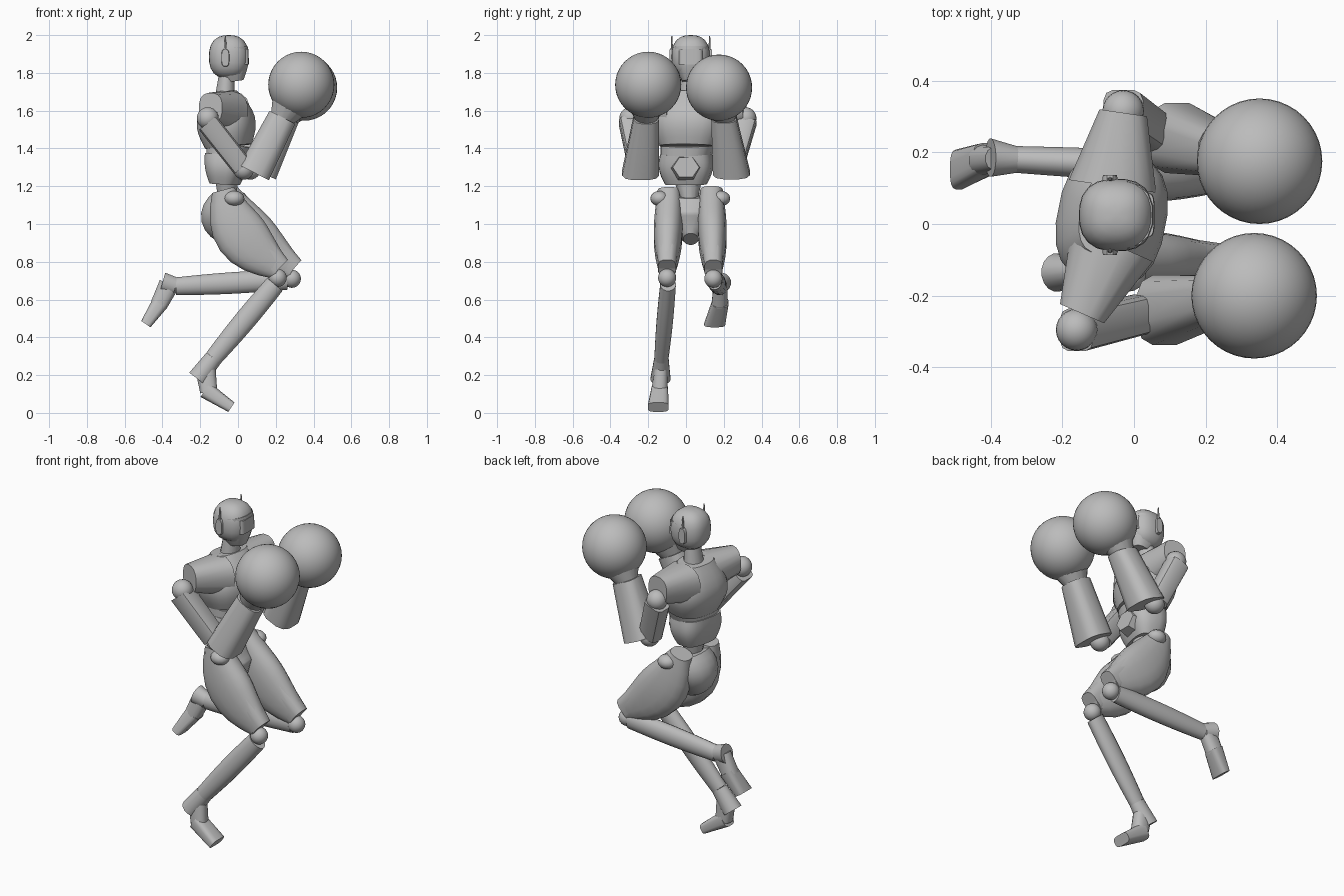
import bpy, bmesh, math
from mathutils import Vector

if "Cube" in bpy.data.objects:
    bpy.data.objects.remove(bpy.data.objects["Cube"], do_unlink=True)

SHADE = (0.5, 0.5, 0.5, 1)
grey = bpy.data.materials.new("plain grey")
grey.use_nodes = True
grey.diffuse_color = SHADE
grey.node_tree.nodes["Principled BSDF"].inputs["Base Color"].default_value = SHADE

ACROSS = Vector((0, 1, 0))
TWISTED = Vector((0.2, 1, 0)).normalized()   # shoulders turn a little
UPRIGHT = Vector((0, 0, 1))


def finish(name, bm):
    bmesh.ops.recalc_face_normals(bm, faces=bm.faces)
    mesh = bpy.data.meshes.new(name)
    bm.to_mesh(mesh)
    bm.free()
    mesh.materials.append(grey)
    obj = bpy.data.objects.new(name, mesh)
    bpy.context.collection.objects.link(obj)
    bpy.ops.object.select_all(action="DESELECT")
    obj.select_set(True)
    bpy.context.view_layer.objects.active = obj
    bpy.ops.object.shade_smooth_by_angle(angle=math.radians(40))


def signed_power(value, exponent):
    return math.copysign(abs(value) ** exponent, value)


def limb(name, start, end, depth, width, swell=(0, 0), bow=(0, 0, 0),
         side=ACROSS, roundness=2.0, sides=16):
    """Tapered tube from start to end; it can swell and bow in the middle."""
    start, end, bow = Vector(start), Vector(end), Vector(bow)
    steps = 8 if any(swell) else 1
    bm = bmesh.new()
    rings = []
    for step in range(steps + 1):
        t = step / steps
        arch = math.sin(math.pi * t)
        centre = start.lerp(end, t) + bow * arch
        tangent = end - start + bow * math.pi * math.cos(math.pi * t)
        front = tangent.cross(side).normalized()
        half_depth = depth[0] + (depth[1] - depth[0]) * t + swell[0] * arch
        half_width = width[0] + (width[1] - width[0]) * t + swell[1] * arch
        ring = []
        for i in range(sides):
            angle = math.tau * (i + 0.5) / sides
            along = signed_power(math.cos(angle), 2 / roundness)
            sideways = signed_power(math.sin(angle), 2 / roundness)
            ring.append(bm.verts.new(centre + front * half_depth * along
                                     + side * half_width * sideways))
        rings.append(ring)
    for low, high in zip(rings, rings[1:]):
        for i in range(sides):
            j = (i + 1) % sides
            bm.faces.new((low[i], low[j], high[j], high[i]))
    bm.faces.new(rings[0])
    bm.faces.new(rings[-1])
    finish(name, bm)


def ball(name, centre, radius, scale=(1, 1, 1), segments=24, roundness=2.0):
    bm = bmesh.new()
    bmesh.ops.create_uvsphere(bm, u_segments=segments, v_segments=segments // 2, radius=1)
    for vert in bm.verts:
        reach = sum(abs(value) ** roundness for value in vert.co) ** (1 / roundness)
        vert.co *= radius / reach
    bmesh.ops.scale(bm, vec=scale, verts=bm.verts)
    bmesh.ops.translate(bm, vec=centre, verts=bm.verts)
    finish(name, bm)


# Head: skull, jaw, visor and neck
middle = 0.025
ball("skull", (-0.049, middle, 1.885), 0.115, scale=(0.91, 0.88, 1), roundness=2.5)
limb("jaw", (-0.045, middle, 1.93), (-0.02, middle, 1.755), depth=(0.098, 0.05),
     width=(0.095, 0.045), swell=(0.016, 0.012), roundness=2.5)
limb("visor", (0.032, middle, 1.845), (0.03, middle, 1.925), depth=(0.026, 0.026),
     width=(0.062, 0.062), roundness=4)
limb("neck", (-0.07, middle, 1.66), (-0.06, middle, 1.8), depth=(0.055, 0.04),
     width=(0.065, 0.05))

# Torso: chest, rib band, abdomen, belly plate and waist
limb("chest", (-0.05, 0.01, 1.41), (-0.08, middle, 1.7), depth=(0.12, 0.07),
     width=(0.15, 0.11), swell=(0.055, 0.06), side=TWISTED, roundness=2.5, sides=20)
limb("rib_band", (-0.055, 0, 1.365), (-0.05, 0.01, 1.415), depth=(0.11, 0.115),
     width=(0.135, 0.145), side=TWISTED, roundness=2.5, sides=20)
limb("abdomen", (-0.07, 0, 1.21), (-0.06, 0, 1.37), depth=(0.075, 0.11),
     width=(0.11, 0.135), swell=(0.01, 0.018), side=TWISTED, roundness=3, sides=20)
limb("belly_plate", (0, 0, 1.295), (0.065, 0, 1.3), depth=(0.075, 0.06),
     width=(0.085, 0.07), sides=6)
limb("waist", (-0.055, 0.02, 1.09), (-0.06, 0.01, 1.23), depth=(0.045, 0.06),
     width=(0.035, 0.075))

# Pelvis joining the thighs
limb("pelvis", (-0.065, middle, 1.15), (-0.02, middle, 0.92), depth=(0.07, 0.06),
     width=(0.125, 0.04), swell=(0.06, 0.05), bow=(-0.03, 0, 0))

# Joint positions of each side
joints = {
    "right": dict(sign=-1, sleeve=(-0.145, -0.25, 1.615), shoulder=(-0.16, -0.295, 1.56),
                  elbow=(0.03, -0.25, 1.29), wrist=(0.235, -0.21, 1.565),
                  glove=(0.335, -0.2, 1.737), hip=(-0.08, -0.09, 1.18),
                  knee=(0.21, -0.1, 0.715)),
    "left": dict(sign=1, sleeve=(-0.03, 0.31, 1.615), shoulder=(-0.03, 0.315, 1.56),
                 elbow=(0.065, 0.25, 1.29), wrist=(0.25, 0.2, 1.565),
                 glove=(0.35, 0.175, 1.722), hip=(-0.065, 0.135, 1.18),
                 knee=(0.285, 0.145, 0.71)),
}
for label, joint in joints.items():
    sign = joint.pop("sign")
    sleeve, shoulder, elbow, wrist, glove, hip, knee = map(Vector, joint.values())

    # Ear pod and antenna
    ear = Vector((-0.067, middle + sign * 0.1, 1.88))
    limb(label + "_ear_pod", ear - ACROSS * sign * 0.02, ear + ACROSS * sign * 0.012,
         depth=(0.024, 0.02), width=(0.05, 0.045), side=UPRIGHT, roundness=3, sides=12)
    limb(label + "_antenna", ear, ear + UPRIGHT * 0.115, depth=(0.012, 0.003),
         width=(0.008, 0.003), sides=6)

    # Arm: sleeve, shoulder, boxy upper arm, elbow, forearm, cuff and glove
    limb(label + "_sleeve", Vector((-0.06, middle + sign * 0.08, 1.595)), sleeve,
         depth=(0.125, 0.068), width=(0.11, 0.08), side=UPRIGHT, roundness=2.5)
    ball(label + "_shoulder_joint", shoulder, 0.058)
    limb(label + "_upper_arm", shoulder + Vector((0, 0, -0.025)),
         elbow + Vector((-0.005, 0, 0.01)), depth=(0.06, 0.058), width=(0.06, 0.055),
         roundness=4, sides=12)
    ball(label + "_elbow_joint", elbow, 0.055)
    limb(label + "_forearm", elbow + Vector((0.055, sign * -0.01, -0.018)), wrist,
         depth=(0.09, 0.078), width=(0.1, 0.068), roundness=3, sides=12)
    limb(label + "_cuff", wrist.lerp(glove, -0.1), wrist.lerp(glove, 0.45),
         depth=(0.06, 0.11), width=(0.055, 0.105))
    ball(label + "_glove", glove, 0.175, segments=40)

    # Thigh: hip flare, swelling thigh, knee cuff and knee joint
    thigh_end = knee + Vector((0.008, 0, 0.05))
    ball(label + "_hip_flare", hip + Vector((0.06, sign * 0.05, -0.045)), 0.045,
         scale=(1.2, 1.1, 0.9), segments=16)
    limb(label + "_thigh", hip, thigh_end, depth=(0.06, 0.065), width=(0.06, 0.045),
         swell=(0.08, 0.024), bow=(-0.05, 0, -0.032), roundness=2.4)
    limb(label + "_knee_cuff", hip.lerp(thigh_end, 0.7) + Vector((-0.025, 0, -0.01)),
         thigh_end, depth=(0.094, 0.066), width=(0.061, 0.048), roundness=3, sides=12)
    ball(label + "_knee_joint", knee, 0.048)

# Lower legs: the right one stands, the left one folds back
legs = {
    "right": dict(top=(0.195, -0.095, 0.68), ankle=(-0.13, -0.13, 0.29),
                  heel=(-0.215, -0.135, 0.18), instep=(-0.155, -0.14, 0.11),
                  toe=(-0.035, -0.147, 0.03)),
    "left": dict(top=(0.26, 0.15, 0.705), ankle=(-0.33, 0.18, 0.67),
                 heel=(-0.4, 0.185, 0.69), instep=(-0.42, 0.178, 0.57),
                 toe=(-0.488, 0.152, 0.47)),
}
for label, points in legs.items():
    top, ankle, heel, instep, toe = map(Vector, points.values())
    limb(label + "_shin", top, ankle, depth=(0.054, 0.048), width=(0.042, 0.038),
         swell=(0.007, 0.004))
    limb(label + "_heel", ankle, heel, depth=(0.048, 0.055), width=(0.038, 0.054))
    limb(label + "_ankle", ankle.lerp(heel, 0.5), instep, depth=(0.055, 0.046),
         width=(0.036, 0.044), roundness=2.5)
    limb(label + "_foot", instep.lerp(toe, -0.15), toe, depth=(0.046, 0.03),
         width=(0.044, 0.056), roundness=3.5)
